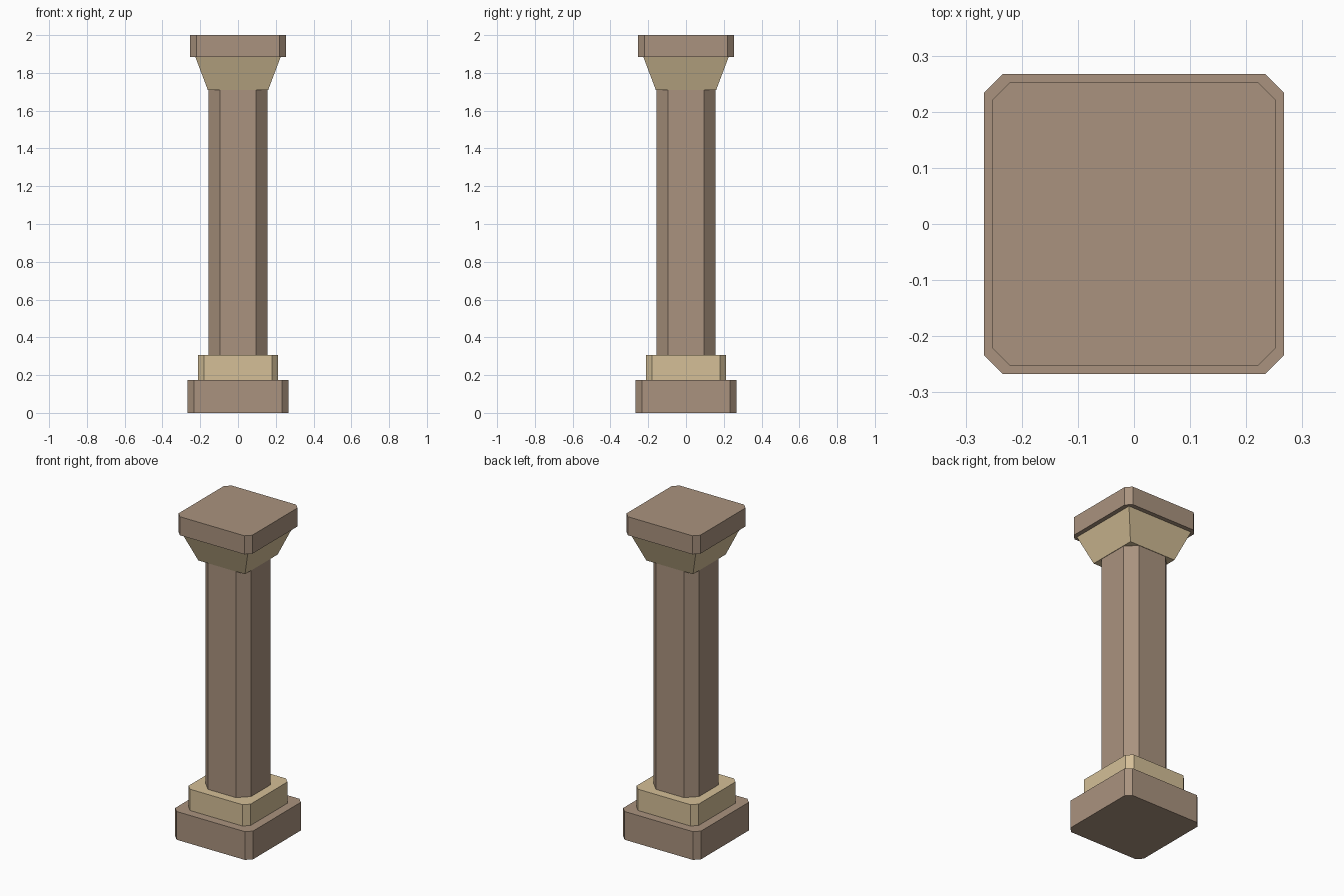
import bpy
import bmesh

if "Cube" in bpy.data.objects:
    bpy.data.objects.remove(bpy.data.objects["Cube"], do_unlink=True)


def material(name, rgb):
    mat = bpy.data.materials.new(name)
    mat.use_nodes = True
    color = (*rgb, 1.0)
    mat.diffuse_color = color
    bsdf = next(n for n in mat.node_tree.nodes if n.type == 'BSDF_PRINCIPLED')
    bsdf.inputs["Base Color"].default_value = color
    return mat


brown = material("brown stone", (0.40, 0.29, 0.21))
cream = material("cream stone", (0.66, 0.52, 0.31))


def outline(half, flat):
    """Square outline; corners are chamfered where flat is below half."""
    if flat == half:
        return [(half, -half), (half, half), (-half, half), (-half, -half)]
    points = []
    x, y = (half, -flat), (half, flat)
    for _ in range(4):
        points += [x, y]
        x, y = (-x[1], x[0]), (-y[1], y[0])
    return points


def block(name, z0, z1, bottom, top, mat):
    """Solid between two outlines given as (half width, half flat side)."""
    bm = bmesh.new()
    low = [bm.verts.new((x, y, z0)) for x, y in outline(*bottom)]
    high = [bm.verts.new((x, y, z1)) for x, y in outline(*top)]
    bm.faces.new(reversed(low))
    bm.faces.new(high)
    n = len(low)
    for i in range(n):
        j = (i + 1) % n
        bm.faces.new((low[i], low[j], high[j], high[i]))
    bmesh.ops.recalc_face_normals(bm, faces=bm.faces)
    mesh = bpy.data.meshes.new(name)
    bm.to_mesh(mesh)
    bm.free()
    mesh.materials.append(mat)
    obj = bpy.data.objects.new(name, mesh)
    bpy.context.collection.objects.link(obj)
    return obj


# Stepped base
block("base_plinth", 0, 0.175, (0.267, 0.234), (0.267, 0.234), brown)
block("base_step", 0.175, 0.307, (0.213, 0.18), (0.213, 0.18), cream)
# Column shaft with wide chamfers
block("shaft", 0.307, 1.71, (0.157, 0.096), (0.157, 0.096), brown)
# Flaring square capital and top slab
block("capital", 1.71, 1.885, (0.16, 0.16), (0.226, 0.226), cream)
block("top_slab", 1.885, 2.0, (0.253, 0.221), (0.253, 0.221), brown)
